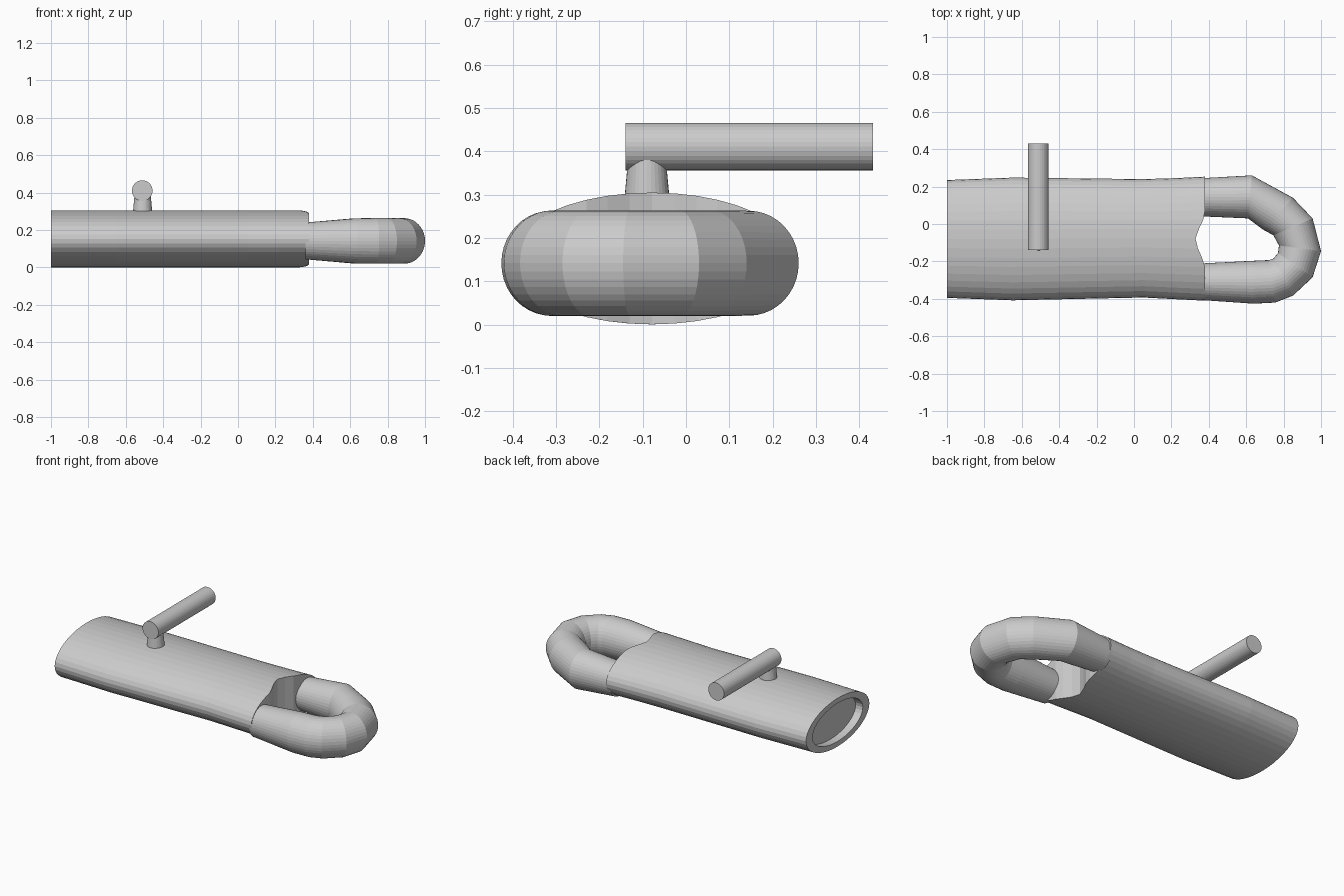
import bpy, bmesh
from math import cos, sin, pi
from mathutils import Vector, Matrix

if "Cube" in bpy.data.objects:
    bpy.data.objects.remove(bpy.data.objects["Cube"])

N = 40


def ring(bm, centre, side, up):
    """Elliptical ring of N vertices spanned by two half-axis vectors."""
    c, s, u = Vector(centre), Vector(side), Vector(up)
    return [bm.verts.new(c + s * cos(2 * pi * i / N) + u * sin(2 * pi * i / N))
            for i in range(N)]


def skin(bm, rings):
    for a, b in zip(rings, rings[1:]):
        for i in range(N):
            j = (i + 1) % N
            bm.faces.new((a[i], a[j], b[j], b[i]))


def finish(bm, name):
    bmesh.ops.recalc_face_normals(bm, faces=bm.faces)
    mesh = bpy.data.meshes.new(name)
    bm.to_mesh(mesh)
    bm.free()
    obj = bpy.data.objects.new(name, mesh)
    bpy.context.collection.objects.link(obj)
    return obj


# Oval body: recessed plug at the back end, scooped cap at the loop end
bm = bmesh.new()
# x, lowest y, highest y, half height
sections = [(-0.95, -0.33, 0.17, 0.12), (-1.0, -0.33, 0.17, 0.12),
            (-1.0, -0.395, 0.235, 0.152), (-0.65, -0.408, 0.248, 0.152),
            (0.05, -0.393, 0.24, 0.152), (0.22, -0.402, 0.245, 0.152),
            (0.38, -0.41, 0.253, 0.152)]
rings = [ring(bm, (x, (a + b) / 2, 0.153), (0, (b - a) / 2, 0), (0, 0, h))
         for x, a, b, h in sections]
skin(bm, rings)
bm.faces.new(rings[0])
end = rings[-1]
for v in end:
    t = abs(v.co.y + 0.085) / 0.127
    if t < 1:
        v.co.x -= 0.052 * (1 - t ** 1.3)
for i in range(N // 2):
    quad = [end[i], end[i + 1], end[(N - i - 1) % N], end[(N - i) % N]]
    bm.faces.new(list(dict.fromkeys(quad)))
finish(bm, "body")

# Loop handle: each station pairs an outer and an inner point seen from above
bm = bmesh.new()
stations = [((0.36, 0.243), (0.36, 0.04), 0.10),
            ((0.38, 0.246), (0.38, 0.04), 0.10),
            ((0.63, 0.26), (0.61, 0.03), 0.121),
            ((0.85, 0.14), (0.69, -0.03), 0.122),
            ((0.955, 0.03), (0.745, -0.06), 0.122),
            ((1.0, -0.145), (0.775, -0.115), 0.122),
            ((0.955, -0.285), (0.77, -0.155), 0.122),
            ((0.85, -0.383), (0.745, -0.185), 0.122),
            ((0.755, -0.42), (0.72, -0.193), 0.122),
            ((0.64, -0.426), (0.63, -0.197), 0.121),
            ((0.38, -0.408), (0.38, -0.21), 0.10),
            ((0.36, -0.405), (0.36, -0.21), 0.10)]
rings = []
for o, n, h in stations:
    o, n = Vector((*o, 0.142)), Vector((*n, 0.142))
    rings.append(ring(bm, (o + n) / 2, (o - n) / 2, (0, 0, h)))
skin(bm, rings)
bm.faces.new(rings[0])
bm.faces.new(rings[-1])
finish(bm, "loop_handle")


def cone(name, r1, r2, depth, matrix):
    b = bmesh.new()
    bmesh.ops.create_cone(b, cap_ends=True, segments=32, radius1=r1,
                          radius2=r2, depth=depth, matrix=matrix)
    return finish(b, name)


# Tapered stem and the cross bar it carries
cone("bar_stem", 0.053, 0.042, 0.12, Matrix.Translation((-0.51, -0.09, 0.34)))
cone("cross_bar", 0.055, 0.055, 0.57,
     Matrix.Translation((-0.512, 0.146, 0.411)) @ Matrix.Rotation(pi / 2, 4, 'X'))
